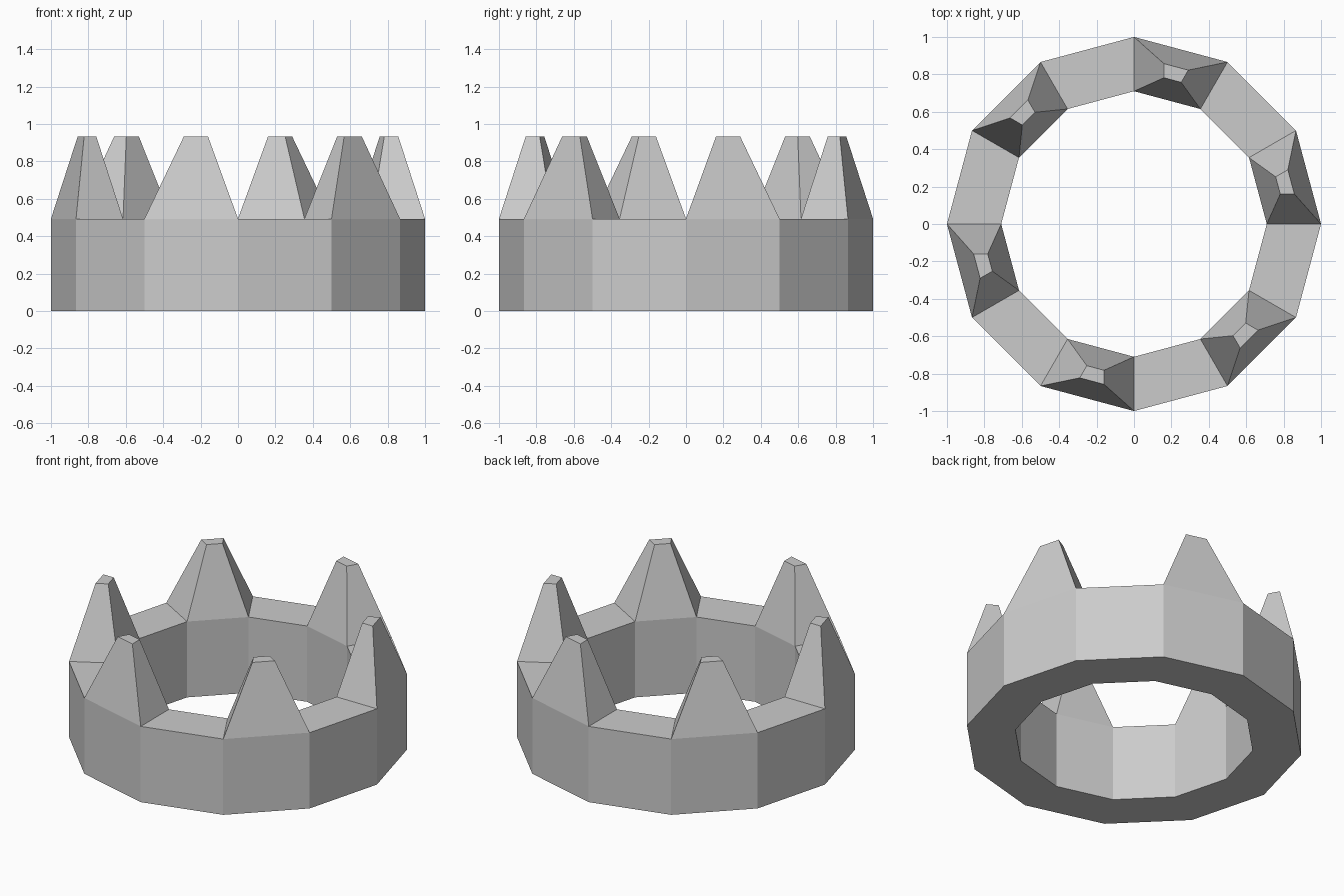
import bpy, bmesh
from math import cos, sin, radians
from mathutils import Vector

if "Cube" in bpy.data.objects:
    bpy.data.objects.remove(bpy.data.objects["Cube"])

SIDES, R_OUT, R_IN = 12, 1.0, 0.71
BAND_TOP, SPIKE_TOP, TIP_SCALE = 0.493, 0.932, 0.26

bm = bmesh.new()


def ring(radius, z):
    step = 360 / SIDES
    return [bm.verts.new((radius * cos(radians(i * step)), radius * sin(radians(i * step)), z))
            for i in range(SIDES)]


# Band: square-section twelve-sided ring
loops = [ring(R_OUT, 0), ring(R_OUT, BAND_TOP), ring(R_IN, BAND_TOP), ring(R_IN, 0)]
top_faces = []
for k in range(4):
    a, b = loops[k], loops[(k + 1) % 4]
    for i in range(SIDES):
        j = (i + 1) % SIDES
        face = bm.faces.new((a[i], a[j], b[j], b[i]))
        if k == 1:
            top_faces.append(face)

# Spikes: every other top face raised and narrowed to a blunt tip
for face in top_faces[::2]:
    tip = bmesh.ops.extrude_discrete_faces(bm, faces=[face])["faces"][0]
    centre = tip.calc_center_median()
    centre += Vector((centre.x, centre.y, 0)).normalized() * 0.01
    for v in tip.verts:
        v.co = centre + (v.co - centre) * TIP_SCALE
        v.co.z = SPIKE_TOP

bmesh.ops.recalc_face_normals(bm, faces=bm.faces)
mesh = bpy.data.meshes.new("crown")
bm.to_mesh(mesh)
bm.free()
bpy.context.collection.objects.link(bpy.data.objects.new("crown", mesh))
